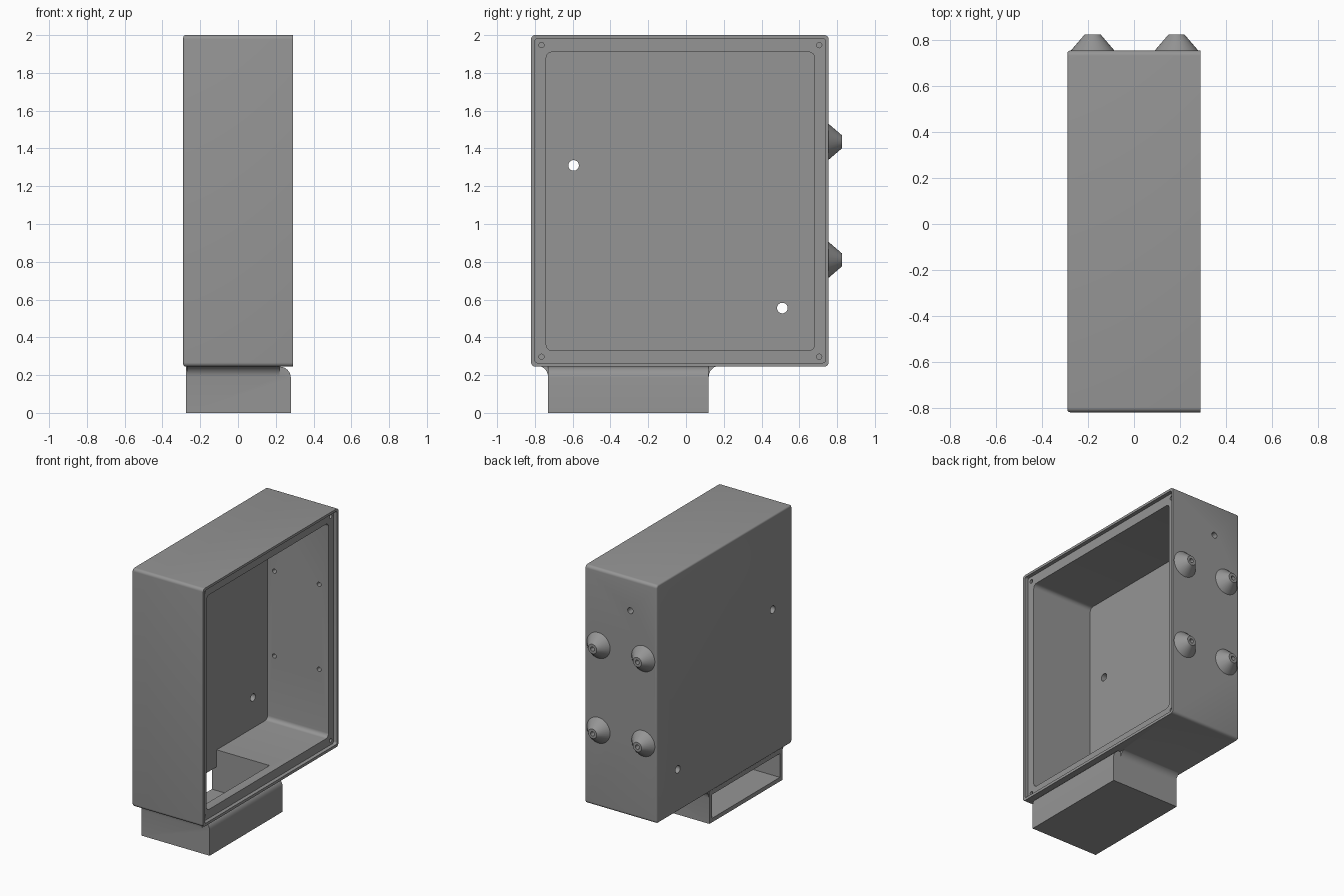
import bpy, bmesh, math

if "Cube" in bpy.data.objects:
    bpy.data.objects.remove(bpy.data.objects["Cube"])

grey = bpy.data.materials.new("plain grey")
grey.diffuse_color = (0.30, 0.30, 0.30, 1)
grey.use_nodes = True
grey.node_tree.nodes["Principled BSDF"].inputs["Base Color"].default_value = grey.diffuse_color


def arc(cu, cv, r, a0, a1, n=6):
    return [(cu + r * math.cos(math.radians(a0 + (a1 - a0) * i / n)),
             cv + r * math.sin(math.radians(a0 + (a1 - a0) * i / n))) for i in range(n + 1)]


def rounded(u0, u1, v0, v1, r):
    return (arc(u1 - r, v1 - r, r, 0, 90) + arc(u0 + r, v1 - r, r, 90, 180)
            + arc(u0 + r, v0 + r, r, 180, 270) + arc(u1 - r, v0 + r, r, 270, 360))


def circle(u, v, r, n=32):
    return arc(u, v, r, 0, 360, n)[:-1]


def loft(name, axis, rings, bevel=0):
    """Closed solid through outlines [(position, points), ...] along x or y."""
    bm = bmesh.new()
    loops = []
    for pos, pts in rings:
        loops.append([bm.verts.new((pos, u, v) if axis == 'x' else (u, pos, v)) for u, v in pts])
    n = len(loops[0])
    for a, b in zip(loops, loops[1:]):
        for i in range(n):
            bm.faces.new((a[i], a[(i + 1) % n], b[(i + 1) % n], b[i]))
    start = bm.faces.new(loops[0])
    bm.faces.new(loops[-1])
    bmesh.ops.recalc_face_normals(bm, faces=bm.faces)
    if bevel:
        bmesh.ops.bevel(bm, geom=list(start.edges), offset=bevel, segments=3,
                        profile=0.5, affect='EDGES')
    me = bpy.data.meshes.new(name)
    bm.to_mesh(me)
    bm.free()
    me.materials.append(grey)
    ob = bpy.data.objects.new(name, me)
    bpy.context.collection.objects.link(ob)
    return ob


def prism(name, axis, a, b, pts, bevel=0):
    return loft(name, axis, [(a, pts), (b, pts)], bevel)


def box(name, x0, x1, y0, y1, z0, z1):
    return prism(name, 'x', x0, x1, [(y0, z0), (y1, z0), (y1, z1), (y0, z1)])


def combine(target, tool, op):
    mod = target.modifiers.new(op, 'BOOLEAN')
    mod.operation, mod.solver, mod.object = op, 'EXACT', tool
    bpy.context.view_layer.update()
    dg = bpy.context.evaluated_depsgraph_get()
    me = bpy.data.meshes.new_from_object(target.evaluated_get(dg))
    target.modifiers.clear()
    target.data = me
    bpy.data.objects.remove(tool)


# Main housing, with rounded corners and softened rear edges
housing = prism("housing", 'x', -0.29, 0.29, rounded(-0.82, 0.755, 0.245, 2.0, 0.022), 0.012)

# Lower duct, its upper front edge rounded off below the rim
duct = [(-0.275, 0), (0.28, 0)] + arc(0.22, 0.185, 0.06, 0, 90) + [(0.22, 0.3), (-0.275, 0.3)]
combine(housing, prism("duct", 'y', -0.73, 0.12, duct), 'UNION')

# Concave fillets between duct ends and housing
for y, s in ((-0.73, -1), (0.12, 1)):
    pts = [(y + s * (0.06 - u), 0.19 + v) for u, v in arc(0, 0, 0.06, 0, 90)]
    pts += [(y + s * 0.06, 0.27), (y - s * 0.015, 0.27), (y - s * 0.015, 0.19)]
    combine(housing, prism("fillet", 'x', -0.27, 0.22, pts), 'UNION')

# Conical bosses on the back wall
bosses = [(x, z) for x in (-0.18, 0.185) for z in (0.81, 1.435)]
for x, z in bosses:
    cone = loft("boss", 'y', [(0.75, circle(x, z, 0.0993)), (0.825, circle(x, z, 0.035))])
    combine(housing, cone, 'UNION')

# Cavity and shallow lid seat on the open side
cutters = [
    prism("cavity", 'x', -0.235, 0.4, rounded(-0.74, 0.68, 0.33, 1.91, 0.03)),
    prism("lid_seat", 'x', 0.262, 0.4, rounded(-0.80, 0.738, 0.265, 1.982, 0.015)),
    # Duct interior, its side opening and the passage into the cavity
    box("duct_interior", -0.4, 0.25, -0.70, 0.088, 0.03, 0.17),
    box("duct_passage", -0.235, 0.195, -0.70, 0.088, 0.1, 0.36),
    box("duct_mouth", -0.4, -0.2, -0.70, 0.088, 0.1, 0.205),
    # Cable hole in the back wall
    prism("cable_hole", 'y', 0.6, 0.9, circle(-0.075, 1.76, 0.022, 24)),
]
# Mounting holes in the side panel
for y, z in ((-0.595, 1.31), (0.51, 0.555)):
    cutters.append(prism("mount_hole", 'x', -0.4, -0.1, circle(y, z, 0.028)))
# Lid screw holes
for y in (-0.765, 0.705):
    for z in (0.297, 1.947):
        cutters.append(prism("screw_hole", 'x', 0.1, 0.4, circle(y, z, 0.014, 20)))
# Boss bores
for x, z in bosses:
    cutters.append(prism("boss_bore", 'y', 0.6, 0.9, circle(x, z, 0.016, 20)))
for c in cutters:
    combine(housing, c, 'DIFFERENCE')

bpy.context.view_layer.objects.active = housing
housing.select_set(True)
bpy.ops.object.shade_smooth_by_angle(angle=math.radians(31))
